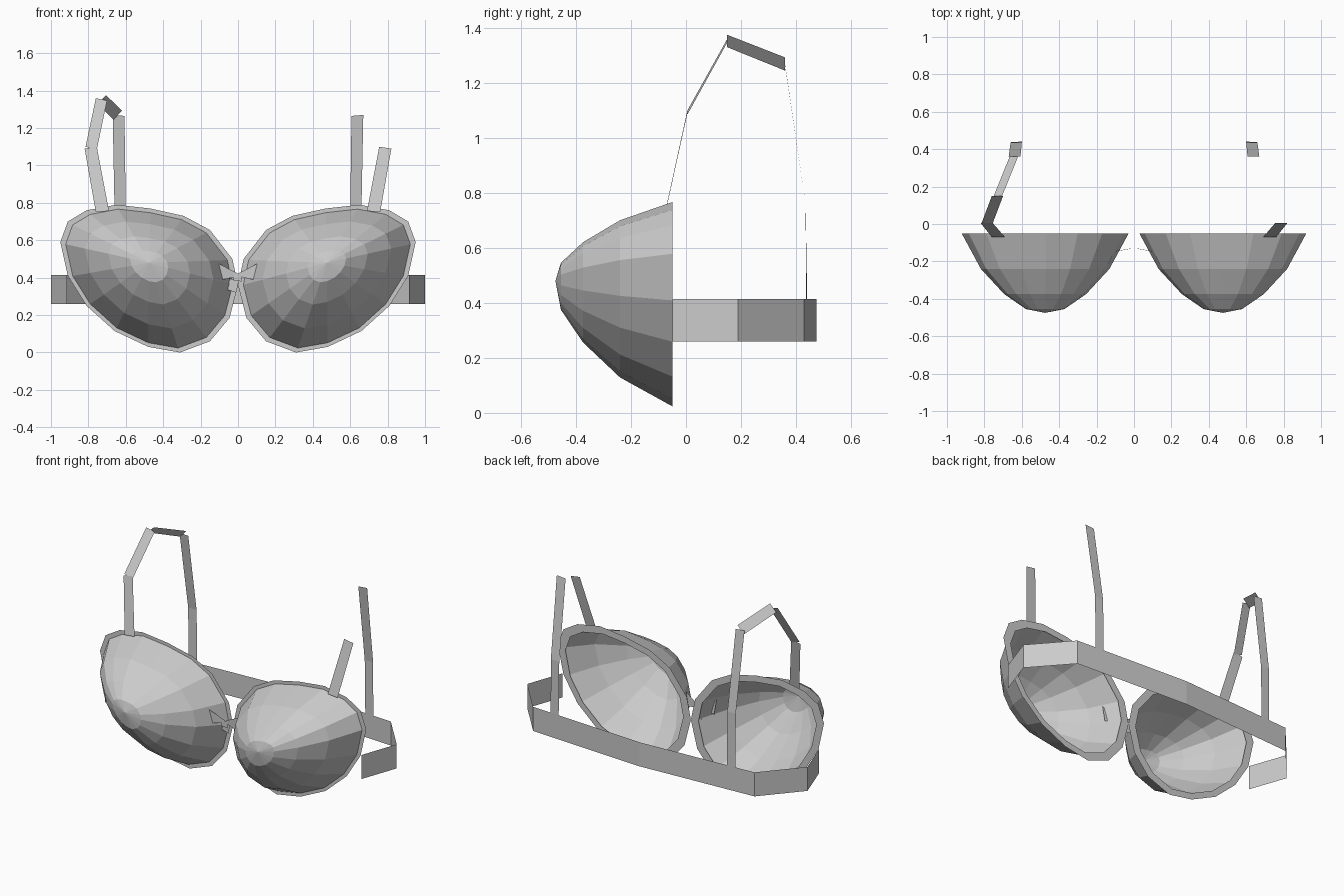
import bpy
import bmesh
from mathutils import Vector

cube = bpy.data.objects.get("Cube")
if cube:
    bpy.data.objects.remove(cube, do_unlink=True)

grey = bpy.data.materials.new("light_grey")
grey.use_nodes = True
grey.diffuse_color = (0.6, 0.6, 0.6, 1)
grey.node_tree.nodes["Principled BSDF"].inputs["Base Color"].default_value = (0.6, 0.6, 0.6, 1)


def loft(name, rows, side=1, closed=False, tip=None):
    """Sheet through rows of points; side -1 mirrors it in x."""
    bm = bmesh.new()
    flip = lambda p: bm.verts.new((p[0] * side, p[1], p[2]))
    grid = [[flip(p) for p in row] for row in rows]
    n = len(grid[0])
    for a, b in zip(grid, grid[1:]):
        for i in range(n if closed else n - 1):
            j = (i + 1) % n
            bm.faces.new((a[i], a[j], b[j], b[i]))
    if tip:
        top = flip(tip)
        for i in range(n):
            bm.faces.new((grid[-1][i], grid[-1][(i + 1) % n], top))
    bmesh.ops.recalc_face_normals(bm, faces=bm.faces[:])
    mesh = bpy.data.meshes.new(name)
    bm.to_mesh(mesh)
    bm.free()
    mesh.materials.append(grey)
    obj = bpy.data.objects.new(name, mesh)
    bpy.context.collection.objects.link(obj)
    return obj


# Outer outline of one cup (x, z)
OUTLINE = [(0, .36), (.03, .5), (.15, .655), (.29, .73), (.47, .77), (.65, .79),
           (.81, .76), (.91, .7), (.95, .59), (.91, .41), (.81, .25), (.66, .115),
           (.48, .03), (.31, 0), (.15, .06), (.045, .185)]
RIM_Y = -.05
CENTRE = Vector((.475, RIM_Y, .4))
TIP = Vector((.475, -.475, .48))
outer = [Vector((x, RIM_Y, z)) for x, z in OUTLINE]


def scaled(factor):
    return [CENTRE + (p - CENTRE) * factor for p in outer]


def cup_ring(y, factor):
    return [Vector((TIP.x + (p.x - TIP.x) * factor, y, TIP.z + (p.z - TIP.z) * factor))
            for p in scaled(.94)]


RINGS = [(RIM_Y, 1), (-.24, .77), (-.375, .49), (-.455, .23)]

for side, label in ((1, "left"), (-1, "right")):
    # Cup and its flat edging
    loft(label + "_cup", [cup_ring(y, f) for y, f in RINGS], side, True, TIP)
    loft(label + "_cup_edging", [outer, scaled(.885)], side, True)
    # Lower front strap
    loft(label + "_front_strap", [[(.69, -.07, .757), (.76, -.07, .75)],
                                  [(.755, .005, 1.1), (.82, .005, 1.09)]], side)
    # Back strap down to the band
    loft(label + "_back_strap", [[(.607, .36, 1.265), (.67, .36, 1.27)],
                                 [(.6, .435, .76), (.66, .435, .76)],
                                 [(.6, .441, .4), (.66, .437, .4)]], side)
    # Bow loop
    loft(label + "_bow_loop", [[(.113, -.15, .48), (.1, -.145, .385)],
                               [(.005, -.13, .425), (.012, -.13, .405)]], side)

# Upper strap pieces, present on the right shoulder only
loft("upper_front_strap", [[(.755, .005, 1.085), (.815, .005, 1.1)],
                           [(.7, .15, 1.347), (.76, .15, 1.36)]], -1)
loft("shoulder_strap", [[(.705, .15, 1.375), (.75, .15, 1.33)],
                        [(.62, .36, 1.293), (.665, .36, 1.245)]], -1)

# Bow knot and tail
loft("bow_knot", [[(-.025, -.135, .425), (.02, -.135, .42)],
                  [(-.025, -.135, .385), (.02, -.135, .38)]])
loft("bow_tail", [[(-.045, -.085, .395), (.005, -.085, .385)],
                  [(-.055, -.085, .335), (-.01, -.085, .32)]])

# Band around the back
half = [(.915, RIM_Y), (1, .19), (.79, .43)]
path = half + [(0, .475)] + [(-x, y) for x, y in reversed(half)]
loft("back_band", [[(x, y, z) for x, y in path] for z in (.26, .415)])
